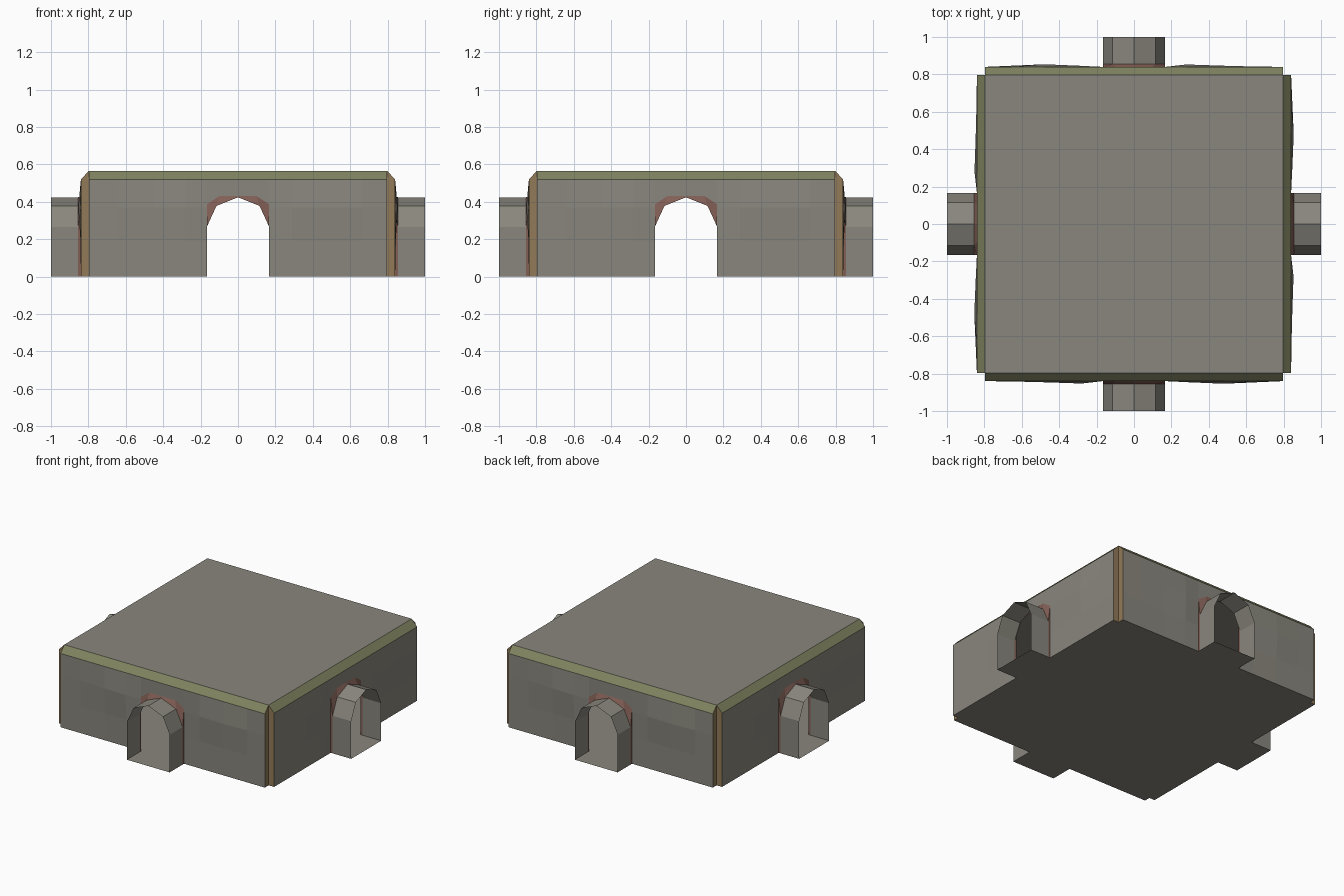
import bpy, math
from mathutils import Matrix, Vector

if "Cube" in bpy.data.objects:
    bpy.data.objects.remove(bpy.data.objects["Cube"])


def material(name, rgb):
    m = bpy.data.materials.new(name)
    m.diffuse_color = (*rgb, 1)
    m.use_nodes = True
    m.node_tree.nodes["Principled BSDF"].inputs["Base Color"].default_value = m.diffuse_color
    return m


STONE = material("grey stone", (0.250, 0.240, 0.205))
MOSS = material("moss edge", (0.216, 0.223, 0.117))
TAN = material("tan corner", (0.283, 0.195, 0.098))
BROWN = material("red brown trim", (0.223, 0.114, 0.091))

IN, OUT, END = 0.797, 0.84, 1.0     # roof edge, wall plane, tunnel end
EAVE, TOP = 0.52, 0.565             # wall top, roof height
MOUTH = 0.855                       # where tunnel meets trim
HALF = 0.167                        # tunnel half width

# Tunnel arch and the slightly larger wall opening, as (x, z)
ARCH = [(-HALF, 0), (-HALF, 0.265), (-0.115, 0.378), (0, 0.424),
        (0.115, 0.378), (HALF, 0.265), (HALF, 0)]
HOLE = [(-HALF, 0), (-HALF, 0.385), (-0.1, 0.43), (0, 0.43),
        (0.1, 0.43), (HALF, 0.385), (HALF, 0)]


def make(name, verts, faces, mat, turn=0):
    rot = Matrix.Rotation(turn * math.pi / 2, 4, 'Z')
    me = bpy.data.meshes.new(name)
    me.from_pydata([rot @ Vector(v) for v in verts], [], faces)
    me.materials.append(mat)
    me.update()
    ob = bpy.data.objects.new(name, me)
    bpy.context.collection.objects.link(ob)
    return ob


def strip(a, b):
    """Quads joining two equal length point rows."""
    n = len(a)
    return a + b, [(i, i + 1, n + i + 1, n + i) for i in range(n - 1)]


def rough_wall(name, xs, bumps, turn):
    """Wall panel grid, pushed outward at a few (column, row) points."""
    zs = [0, 0.19, 0.37, EAVE]
    verts = [(x, -OUT - bumps.get((i, j), 0), z)
             for j, z in enumerate(zs) for i, x in enumerate(xs)]
    n = len(xs)
    faces = [(j * n + i, j * n + i + 1, (j + 1) * n + i + 1, (j + 1) * n + i)
             for j in range(len(zs) - 1) for i in range(n - 1)]
    make(name, verts, faces, STONE, turn)


for t, side in enumerate(["front", "right", "back", "left"]):
    # Two rough wall panels and the piece above the opening
    rough_wall(side + "_wall_right", [HALF, 0.29, 0.48, 0.66, IN],
               {(1, 2): 0.006, (2, 2): 0.014, (3, 2): 0.006, (2, 1): 0.002}, t)
    rough_wall(side + "_wall_left", [-IN, -0.64, -0.45, -0.28, -HALF],
               {(1, 2): 0.002, (2, 2): 0.007, (3, 2): 0.013, (3, 1): 0.004}, t)
    lintel = [(x, -OUT, z) for x, z in HOLE[1:-1]]
    v, f = strip(lintel, [(x, -OUT, EAVE) for x, _, _ in lintel])
    make(side + "_lintel", v, f, STONE, t)

    # Trim between the opening and the tunnel
    v, f = strip([(x, -MOUTH, z) for x, z in ARCH],
                 [(x, -OUT, z) for x, z in HOLE])
    make(side + "_opening_trim", v, f, BROWN, t)

    # Open-ended tunnel
    v, f = strip([(x, -END, z) for x, z in ARCH],
                 [(x, -MOUTH, z) for x, z in ARCH])
    make(side + "_tunnel", v, f, STONE, t)

    # Sloped mossy edge of the roof
    make(side + "_roof_edge",
         [(-IN, -OUT, EAVE), (IN, -OUT, EAVE), (IN, -IN, TOP), (-IN, -IN, TOP)],
         [(0, 1, 2, 3)], MOSS, t)

    # Notched corner with two narrow faces
    make(side + "_corner",
         [(IN, -OUT, 0), (IN, -IN, 0), (OUT, -IN, 0),
          (IN, -OUT, EAVE), (IN, -IN, TOP), (OUT, -IN, EAVE)],
         [(0, 1, 4, 3), (1, 2, 5, 4)], TAN, t)

# Flat roof
make("roof", [(-IN, -IN, TOP), (IN, -IN, TOP), (IN, IN, TOP), (-IN, IN, TOP)],
     [(0, 1, 2, 3)], STONE)

# Cross-shaped floor: square middle, a border strip and tunnel floor per side
make("floor", [(-IN, -IN, 0), (-IN, IN, 0), (IN, IN, 0), (IN, -IN, 0)],
     [(0, 1, 2, 3)], STONE)
for t in range(4):
    make("floor_side",
         [(-IN, -IN, 0), (IN, -IN, 0), (IN, -OUT, 0), (HALF, -OUT, 0),
          (HALF, -END, 0), (-HALF, -END, 0), (-HALF, -OUT, 0), (-IN, -OUT, 0)],
         [(0, 1, 2, 3, 6, 7), (3, 4, 5, 6)], STONE, t)
